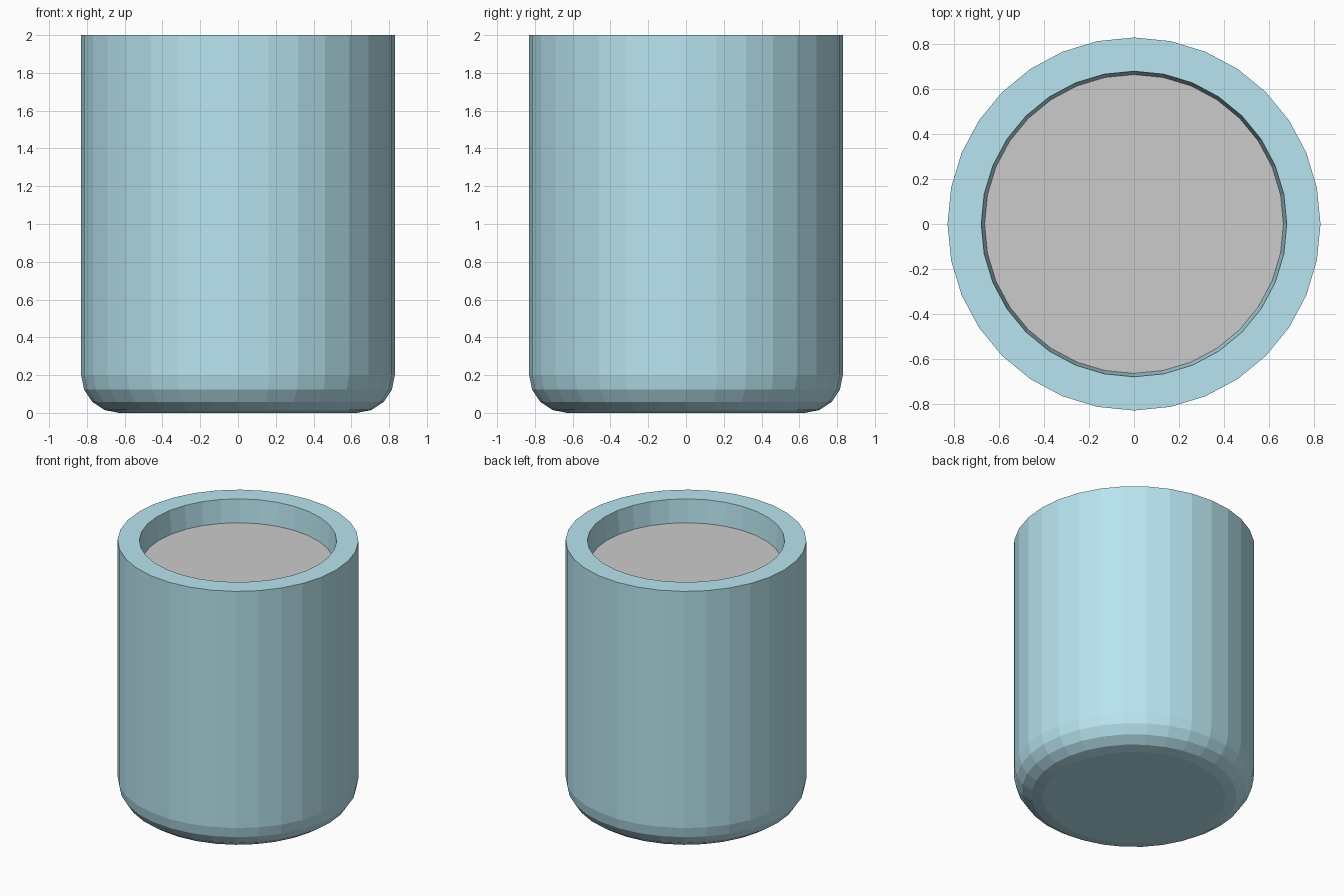
import bpy, bmesh
from math import sin, cos, pi, radians

if "Cube" in bpy.data.objects:
    bpy.data.objects.remove(bpy.data.objects["Cube"])

SIDES = 32


def lathe(name, profile, cap_ends=True):
    """Revolve (radius, z) points around z with flat facets."""
    bm = bmesh.new()
    rings = [[bm.verts.new((r * cos(2 * pi * i / SIDES), r * sin(2 * pi * i / SIDES), z))
              for i in range(SIDES)] for r, z in profile]
    for a, b in zip(rings, rings[1:]):
        for i in range(SIDES):
            j = (i + 1) % SIDES
            bm.faces.new((a[i], a[j], b[j], b[i]))
    if cap_ends:
        bm.faces.new(rings[0][::-1])
        bm.faces.new(rings[-1])
    mesh = bpy.data.meshes.new(name)
    bm.to_mesh(mesh)
    bm.free()
    obj = bpy.data.objects.new(name, mesh)
    bpy.context.collection.objects.link(obj)
    return obj


# Cup: rounded bottom edge, straight outside, flat rim, tapering inside
R, FILLET, HEIGHT = 0.83, 0.2, 2.0
outer = [(R - FILLET + FILLET * sin(radians(a)), FILLET - FILLET * cos(radians(a)))
         for a in (0, 22.5, 45, 67.5, 90)]
cup = lathe("cup", outer + [(R, HEIGHT), (0.68, HEIGHT), (0.665, 1.825), (0.53, 0.15)])
glaze = bpy.data.materials.new("blue_glaze")
glaze.diffuse_color = (0.48, 0.78, 0.87, 1)
glaze.use_nodes = True
glaze.node_tree.nodes["Principled BSDF"].inputs["Base Color"].default_value = glaze.diffuse_color
cup.data.materials.append(glaze)

# Liquid surface: a flat disc just below the rim
bm = bmesh.new()
bmesh.ops.create_circle(bm, cap_ends=True, segments=SIDES, radius=0.665)
mesh = bpy.data.meshes.new("liquid_surface")
bm.to_mesh(mesh)
bm.free()
liquid = bpy.data.objects.new("liquid_surface", mesh)
liquid.rotation_euler.z = pi / 2
liquid.location.z = 1.825
bpy.context.collection.objects.link(liquid)
